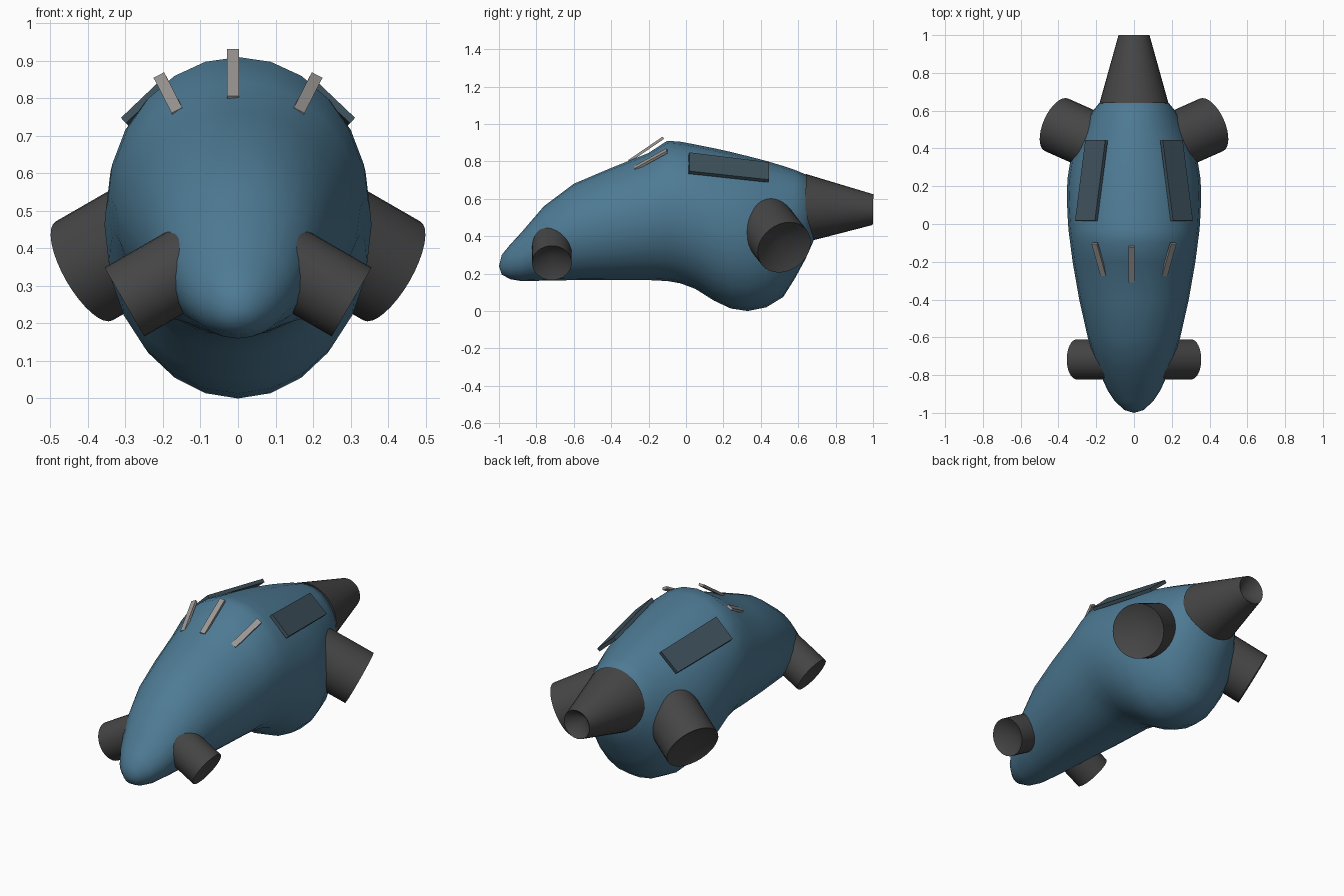
import bpy, bmesh, math
from mathutils import Vector

if "Cube" in bpy.data.objects:
    bpy.data.objects.remove(bpy.data.objects["Cube"])


def material(name, rgb):
    m = bpy.data.materials.new(name)
    m.diffuse_color = (*rgb, 1)
    m.use_nodes = True
    m.node_tree.nodes["Principled BSDF"].inputs["Base Color"].default_value = m.diffuse_color
    return m


BLUE = material("blue_paint", (0.075, 0.195, 0.295))
DARK = material("dark_metal", (0.06, 0.06, 0.06))
SLATE = material("slate", (0.05, 0.085, 0.11))
PALE = material("pale_grey", (0.33, 0.31, 0.30))


def finish(name, bm, mat, smooth=None):
    bmesh.ops.recalc_face_normals(bm, faces=bm.faces)
    me = bpy.data.meshes.new(name)
    bm.to_mesh(me)
    bm.free()
    ob = bpy.data.objects.new(name, me)
    bpy.context.collection.objects.link(ob)
    me.materials.append(mat)
    if smooth:
        bpy.ops.object.select_all(action='DESELECT')
        ob.select_set(True)
        bpy.context.view_layer.objects.active = ob
        bpy.ops.object.shade_smooth_by_angle(angle=math.radians(smooth))
    return ob


def loft(rings):
    """Skin a list of point rings; a ring of one point closes to a tip."""
    bm = bmesh.new()
    rows = [[bm.verts.new(p) for p in r] for r in rings]
    for a, b in zip(rows, rows[1:]):
        n = max(len(a), len(b))
        for i in range(n):
            j = (i + 1) % n
            if len(a) == 1:
                bm.faces.new((a[0], b[i], b[j]))
            elif len(b) == 1:
                bm.faces.new((a[j], a[i], b[0]))
            else:
                bm.faces.new((a[i], b[i], b[j], a[j]))
    return bm


def circle(c, u, v, n):
    return [c + u * math.cos(2 * math.pi * i / n) + v * math.sin(2 * math.pi * i / n)
            for i in range(n)]


# Body: elliptical sections (y, bottom, top, half width)
sections = [
    (-0.985, 0.195, 0.30, 0.05), (-0.94, 0.17, 0.355, 0.10),
    (-0.88, 0.16, 0.42, 0.14), (-0.76, 0.162, 0.56, 0.195),
    (-0.60, 0.165, 0.68, 0.245), (-0.40, 0.165, 0.765, 0.29),
    (-0.20, 0.165, 0.845, 0.325), (-0.10, 0.16, 0.91, 0.338),
    (-0.03, 0.148, 0.905, 0.347), (0.05, 0.118, 0.89, 0.352),
    (0.15, 0.055, 0.87, 0.356), (0.24, 0.013, 0.85, 0.352),
    (0.33, 0.0, 0.828, 0.338), (0.43, 0.02, 0.802, 0.305),
    (0.52, 0.075, 0.775, 0.265), (0.58, 0.17, 0.755, 0.232),
    (0.64, 0.28, 0.73, 0.185), (0.68, 0.37, 0.65, 0.13),
]
rings = [[Vector((0, -1.0, 0.24))]]
for y, lo, hi, w in sections:
    rings.append(circle(Vector((0, y, (lo + hi) / 2)), Vector((w, 0, 0)),
                        Vector((0, 0, (hi - lo) / 2)), 24))
rings.append([Vector((0, 0.70, 0.5))])
finish("body", loft(rings), BLUE, 60)


# Nozzles: round tubes with a shallow conical recess in the outer end
def nozzle(name, end, axis, length, r_in, r_out, pit):
    d = Vector(axis).normalized()
    end = Vector(end)
    u = d.cross(Vector((0, 0, 1))).normalized()
    v = d.cross(u)
    start = end - d * length
    bm = loft([[start], circle(start, u * r_in, v * r_in, 32),
               circle(end, u * r_out, v * r_out, 32), [end - d * pit]])
    finish(name, bm, DARK, 35)


nozzle("tail_nozzle", (0, 1.0, 0.542), (0, 1, -0.02), 0.362, 0.183, 0.082, 0.08)
for side, s in (("right", 1), ("left", -1)):
    nozzle("front_nozzle_" + side, (s * 0.303, -0.717, 0.257),
           (s * 0.866, 0, -0.5), 0.22, 0.106, 0.106, 0.06)
    nozzle("rear_nozzle_" + side, (s * 0.41, 0.525, 0.34),
           (s * 0.81, 0.36, -0.467), 0.30, 0.152, 0.152, 0.07)


# Thin slab from four corners, thickened inwards
def slab(name, corners, thick, mat):
    p = [Vector(c) for c in corners]
    n = (p[2] - p[0]).cross(p[3] - p[1]).normalized()
    n *= -thick if n.z > 0 else thick
    bm = bmesh.new()
    a = [bm.verts.new(q) for q in p]
    b = [bm.verts.new(q + n) for q in p]
    bm.faces.new(a)
    bm.faces.new(b[::-1])
    for i in range(4):
        j = (i + 1) % 4
        bm.faces.new((a[i], b[i], b[j], a[j]))
    finish(name, bm, mat)


# Fin: narrow bar between two points, lying across the given direction
def fin(name, p, q, across):
    p, q, w = Vector(p), Vector(q), Vector(across).normalized() * 0.016
    slab(name, (p - w, p + w, q + w, q - w), 0.014, PALE)


fin("fin_middle", (-0.013, -0.31, 0.806), (-0.013, -0.125, 0.932), (1, 0, 0))
for side, s in (("right", 1), ("left", -1)):
    fin("fin_" + side, (s * 0.163, -0.276, 0.768), (s * 0.211, -0.105, 0.862),
        (s * 0.87, 0, -0.46))
    slab("panel_" + side, [(s * x, y, z) for x, y, z in (
        (0.312, 0.018, 0.748), (0.207, 0.018, 0.848),
        (0.152, 0.445, 0.795), (0.258, 0.445, 0.702))], 0.02, SLATE)
